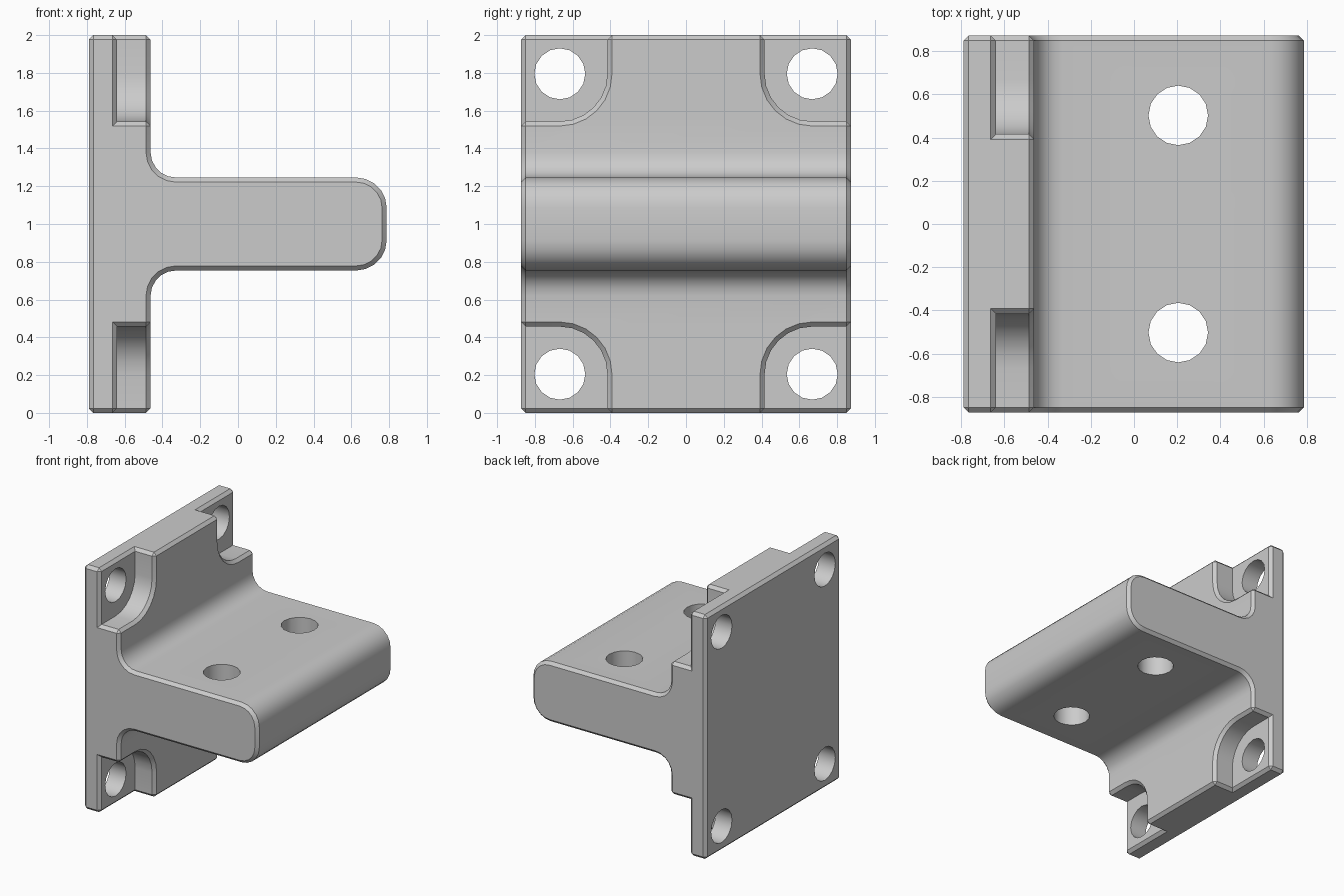
import bpy
import bmesh
from math import sin, cos, pi, radians
from mathutils import Vector, Matrix

if "Cube" in bpy.data.objects:
    bpy.data.objects.remove(bpy.data.objects["Cube"])

grey = bpy.data.materials.new("plain grey")
grey.use_nodes = True
COLOUR = (0.6, 0.6, 0.6, 1)
grey.diffuse_color = COLOUR
grey.node_tree.nodes["Principled BSDF"].inputs["Base Color"].default_value = COLOUR

CHAMFER = 0.024
BACK, FACE, TIP, FLOOR = -0.79, -0.463, 0.787, -0.64
HALF_Y, WEB = 0.873, 0.246
HOLE_Y, HOLE_Z, POCKET_R = 0.668, 0.795, 0.252


def arc(cx, cy, r, start, end, steps=5):
    return [(cx + r * cos(radians(start + (end - start) * i / steps)),
             cy + r * sin(radians(start + (end - start) * i / steps)))
            for i in range(steps + 1)]


def prism(name, outline, to_3d, depth):
    """Extrude a flat outline along a vector."""
    bm = bmesh.new()
    face = bm.faces.new([bm.verts.new(to_3d(a, b)) for a, b in outline])
    new = bmesh.ops.extrude_face_region(bm, geom=[face])["geom"]
    bmesh.ops.translate(bm, vec=Vector(depth),
                        verts=[g for g in new if isinstance(g, bmesh.types.BMVert)])
    bmesh.ops.recalc_face_normals(bm, faces=bm.faces[:])
    mesh = bpy.data.meshes.new(name)
    bm.to_mesh(mesh)
    bm.free()
    mesh.materials.append(grey)
    obj = bpy.data.objects.new(name, mesh)
    bpy.context.collection.objects.link(obj)
    return obj


def cut(target, cutters):
    """Subtract the cutters, bake the result and remove the cutters."""
    for c in cutters:
        c.hide_render = True
        mod = target.modifiers.new("cut", 'BOOLEAN')
        mod.operation = 'DIFFERENCE'
        mod.solver = 'EXACT'
        mod.object = c
    graph = bpy.context.evaluated_depsgraph_get()
    baked = bpy.data.meshes.new_from_object(target.evaluated_get(graph))
    target.modifiers.clear()
    target.data = baked
    for c in cutters:
        bpy.data.objects.remove(c)


# T-shaped body: upper half of the profile, mirrored to the lower half
fillet, tip_r = 0.135, 0.16
upper = arc(TIP - tip_r, WEB - tip_r, tip_r, 0, 90)
upper += arc(FACE + fillet, WEB + fillet, fillet, 270, 180)
upper += [(FACE, 1), (BACK, 1)]
profile = upper + [(x, -z) for x, z in reversed(upper)]
body = prism("bracket_body", profile,
             lambda x, z: (x, -HALF_Y, z + 1), (0, 2 * HALF_Y, 0))

# Rounded pockets at the four corners of the plate
pocket = arc(HOLE_Y, HOLE_Z, POCKET_R, 180, 270, 6)
pocket += [(1.2, HOLE_Z - POCKET_R), (1.2, 1.2), (HOLE_Y - POCKET_R, 1.2)]
corners = [(sy, sz) for sy in (-1, 1) for sz in (-1, 1)]
cut(body, [prism("pocket_cutter", pocket,
                 lambda y, z: (FLOOR, sy * y, 1 + sz * z), (0.5, 0, 0))
           for sy, sz in corners])

# Chamfer every sharp outward edge
bm = bmesh.new()
bm.from_mesh(body.data)
bmesh.ops.remove_doubles(bm, verts=bm.verts[:], dist=1e-5)
bmesh.ops.dissolve_limit(bm, angle_limit=radians(1), verts=bm.verts[:], edges=bm.edges[:])
sharp = [e for e in bm.edges
         if e.is_manifold and e.calc_face_angle_signed() > radians(60)]
bmesh.ops.bevel(bm, geom=sharp, offset=CHAMFER, segments=1, profile=0.5,
                affect='EDGES', clamp_overlap=False)
bm.to_mesh(body.data)
bm.free()

# Bolt holes through the plate and the web
circle = arc(0, 0, 1, 0, 360, 16)[:-1]
holes = [prism("plate_hole_cutter", circle,
               lambda a, b: (-1, sy * HOLE_Y + 0.135 * a, 1 + sz * HOLE_Z + 0.135 * b),
               (0.8, 0, 0))
         for sy, sz in corners]
holes += [prism("web_hole_cutter", circle,
                lambda a, b: (0.205 + 0.138 * a, s * 0.503 + 0.138 * b, 0.5), (0, 0, 1))
          for s in (-1, 1)]
cut(body, holes)

# Smooth fillets and holes, crisp chamfers
bpy.ops.object.select_all(action='DESELECT')
body.select_set(True)
bpy.context.view_layer.objects.active = body
bpy.ops.object.shade_smooth_by_angle(angle=radians(30))
